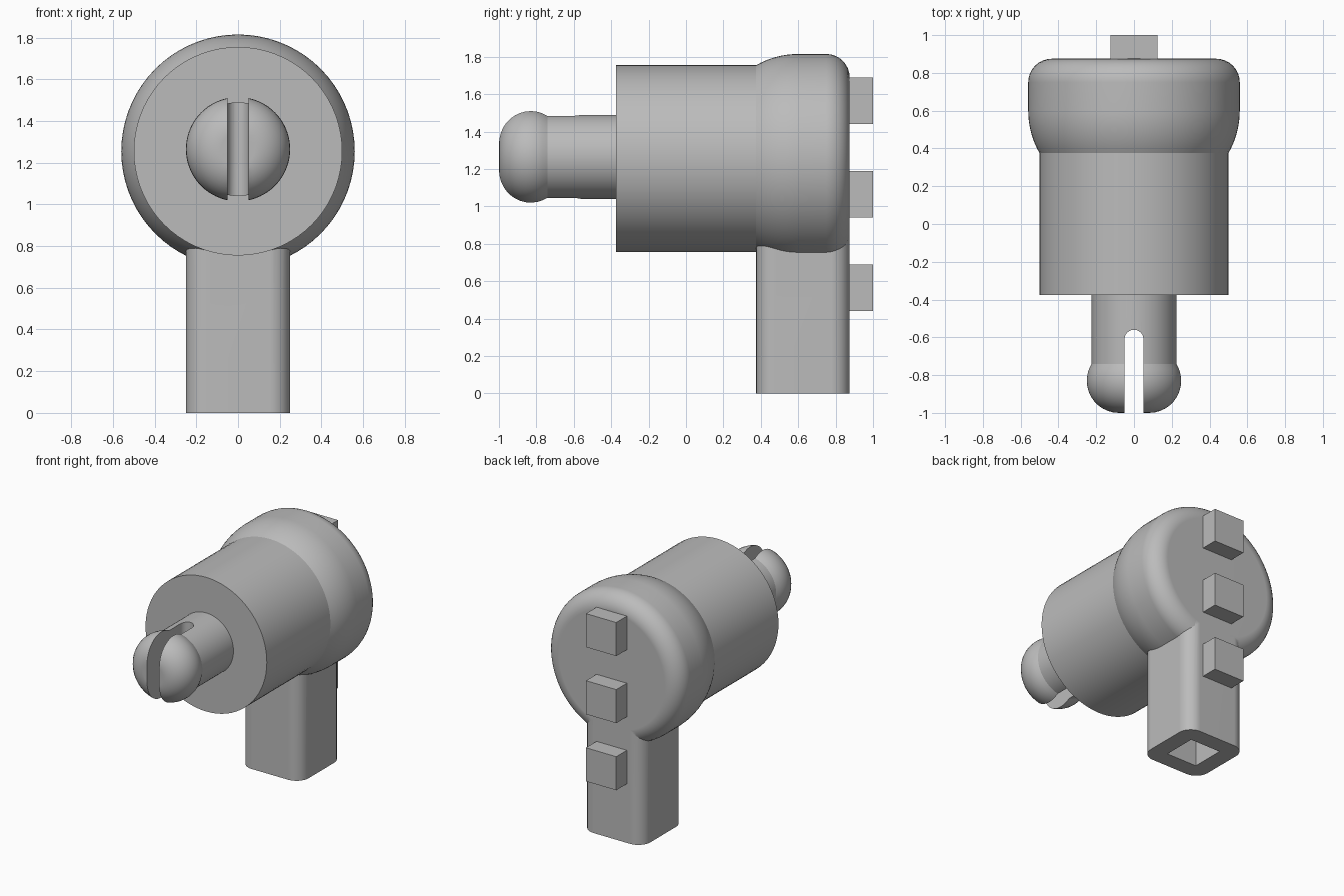
import bpy, bmesh, math
from mathutils import Vector

cube = bpy.data.objects.get("Cube")
if cube:
    bpy.data.objects.remove(cube, do_unlink=True)

grey = bpy.data.materials.new("plain grey")
grey.use_nodes = True
colour = (0.5, 0.5, 0.5, 1)
grey.diffuse_color = colour
grey.node_tree.nodes["Principled BSDF"].inputs["Base Color"].default_value = colour


def finish(bm, name):
    bmesh.ops.recalc_face_normals(bm, faces=bm.faces[:])
    mesh = bpy.data.meshes.new(name)
    bm.to_mesh(mesh)
    bm.free()
    mesh.materials.append(grey)
    obj = bpy.data.objects.new(name, mesh)
    bpy.context.collection.objects.link(obj)
    return obj


def arc(cx, cy, r, start, end, steps=8):
    """Points on an arc, angles in degrees."""
    angles = [math.radians(start + (end - start) * i / steps) for i in range(steps + 1)]
    return [(cx + r * math.cos(a), cy + r * math.sin(a)) for a in angles]


def lathe(name, profile, height, steps=72):
    """Revolve (y, radius) points about a front-to-back axis and cap the ends."""
    bm = bmesh.new()
    verts = [bm.verts.new((r, y, height)) for y, r in profile]
    edges = [bm.edges.new(pair) for pair in zip(verts, verts[1:])]
    bmesh.ops.spin(bm, geom=verts + edges, cent=(0, 0, height), axis=(0, 1, 0),
                   angle=math.tau, steps=steps)
    bmesh.ops.remove_doubles(bm, verts=bm.verts[:], dist=0.0005)
    bmesh.ops.holes_fill(bm, edges=[e for e in bm.edges if e.is_boundary], sides=0)
    return finish(bm, name)


def prism(name, half_x, y0, y1, z0, z1, r=0):
    """Upright box with optionally rounded vertical corners."""
    corners = [(half_x, y1, 1, 1), (-half_x, y1, -1, 1),
               (-half_x, y0, -1, -1), (half_x, y0, 1, -1)]
    outline = []
    for i, (x, y, sx, sy) in enumerate(corners):
        outline += arc(x - sx * r, y - sy * r, r, 90 * i, 90 * i + 90) if r else [(x, y)]
    bm = bmesh.new()
    face = bm.faces.new([bm.verts.new((x, y, z0)) for x, y in outline])
    top = bmesh.ops.extrude_face_region(bm, geom=[face])["geom"]
    bmesh.ops.translate(bm, vec=Vector((0, 0, z1 - z0)),
                        verts=[g for g in top if isinstance(g, bmesh.types.BMVert)])
    bmesh.ops.remove_doubles(bm, verts=bm.verts[:], dist=0.0005)
    return finish(bm, name)


def activate(obj):
    bpy.ops.object.select_all(action="DESELECT")
    obj.select_set(True)
    bpy.context.view_layer.objects.active = obj


def combine(obj, other, operation):
    activate(obj)
    mod = obj.modifiers.new("combine", "BOOLEAN")
    mod.operation, mod.solver, mod.object = operation, "EXACT", other
    bpy.ops.object.modifier_apply(modifier=mod.name)
    bpy.data.objects.remove(other, do_unlink=True)


def smooth(obj):
    activate(obj)
    bpy.ops.object.shade_smooth_by_angle(angle=math.radians(20))
    mod = obj.modifiers.new("flat faces", "WEIGHTED_NORMAL")
    mod.keep_sharp = True


# Barrel with a swollen, rounded collar at the back
swell = arc(0.6, 0.108, 0.452, 119.9, 90)
rim = arc(0.75, 0.435, 0.125, 90, 0)
body = lathe("barrel_and_stem", [(-0.375, 0.5)] + swell + rim, 1.255)

# Hanging stem with a square socket in its underside
stem = prism("stem", 0.25, 0.375, 0.875, 0, 1.0, 0.1)
combine(body, stem, "UNION")
socket = prism("socket_cutter", 0.125, 0.5, 0.75, -0.1, 0.75)
combine(body, socket, "DIFFERENCE")
smooth(body)

# Front peg with a bulbous, slotted tip
tip = arc(-0.83, 0.08, 0.17, 180, 58.5, 12)
peg = lathe("slotted_peg", tip + [(-0.74, 0.225), (-0.35, 0.225)], 1.265)
slot = prism("slot_cutter", 0.05, -1.2, -0.56, 0.9, 1.6, 0.05)
combine(peg, slot, "DIFFERENCE")
smooth(peg)

# Three square studs up the back
for label, z in (("lower", 0.44), ("middle", 0.94), ("upper", 1.44)):
    prism(label + "_stud", 0.125, 0.86, 1.0, z, z + 0.25)
